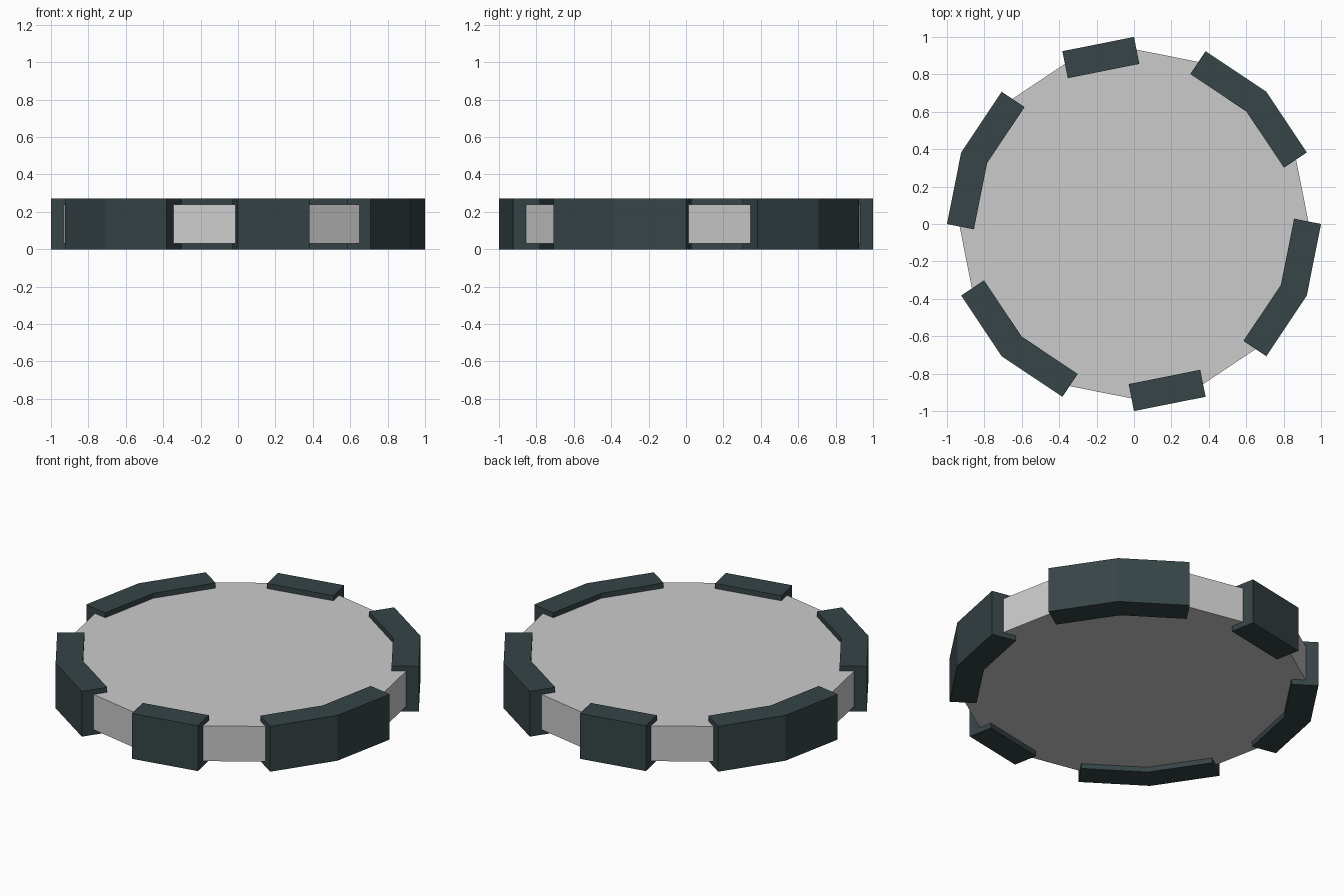
import bpy, bmesh
from math import radians, cos, sin
from mathutils import Vector

if "Cube" in bpy.data.objects:
    bpy.data.objects.remove(bpy.data.objects["Cube"])

STEP = 22.5
HEIGHT, THICK = 0.27, 0.147
DISC_LOW, DISC_HIGH, DISC_R = 0.03, 0.24, 0.935

dark = bpy.data.materials.new("dark_slate")
dark.diffuse_color = (0.037, 0.058, 0.062, 1)
dark.use_nodes = True
dark.node_tree.nodes["Principled BSDF"].inputs["Base Color"].default_value = dark.diffuse_color


def polar(radius, deg):
    return Vector((radius * cos(radians(deg)), radius * sin(radians(deg)), 0))


def prism(name, outline, z0, z1, material=None):
    """Extrude a counter-clockwise outline from z0 to z1."""
    bm = bmesh.new()
    face = bm.faces.new([bm.verts.new((p.x, p.y, z0)) for p in outline])
    ext = bmesh.ops.extrude_face_region(bm, geom=[face], use_keep_orig=True)
    top = [v for v in ext["geom"] if isinstance(v, bmesh.types.BMVert)]
    bmesh.ops.translate(bm, verts=top, vec=(0, 0, z1 - z0))
    bmesh.ops.recalc_face_normals(bm, faces=bm.faces)
    mesh = bpy.data.meshes.new(name)
    bm.to_mesh(mesh)
    bm.free()
    obj = bpy.data.objects.new(name, mesh)
    bpy.context.collection.objects.link(obj)
    if material:
        mesh.materials.append(material)
    return obj


def rim_block(name, start, segments):
    """Rim piece along sides of the 16-gon, with ends cut square."""
    outer = [polar(1, start + i * STEP) for i in range(segments + 1)]
    inner = [polar(1 - THICK / cos(radians(STEP / 2)), start + i * STEP)
             for i in range(segments + 1)]
    inner[0] = outer[0] - polar(THICK, start + STEP / 2)
    inner[-1] = outer[-1] - polar(THICK, start + (segments - 0.5) * STEP)
    prism(name, outer + inner[::-1], 0, HEIGHT, dark)


# Sixteen-sided disc, recessed above and below the rim blocks
prism("disc", [polar(DISC_R, i * STEP) for i in range(16)], DISC_LOW, DISC_HIGH)

# Rim blocks: two bent and one straight on each half turn
for half, turn in (("back", 0), ("front", 180)):
    rim_block(half + "_bent_rim_block", 22.5 + turn, 2)
    rim_block(half + "_straight_rim_block", 90 + turn, 1)
    rim_block(half + "_side_rim_block", 135 + turn, 2)
